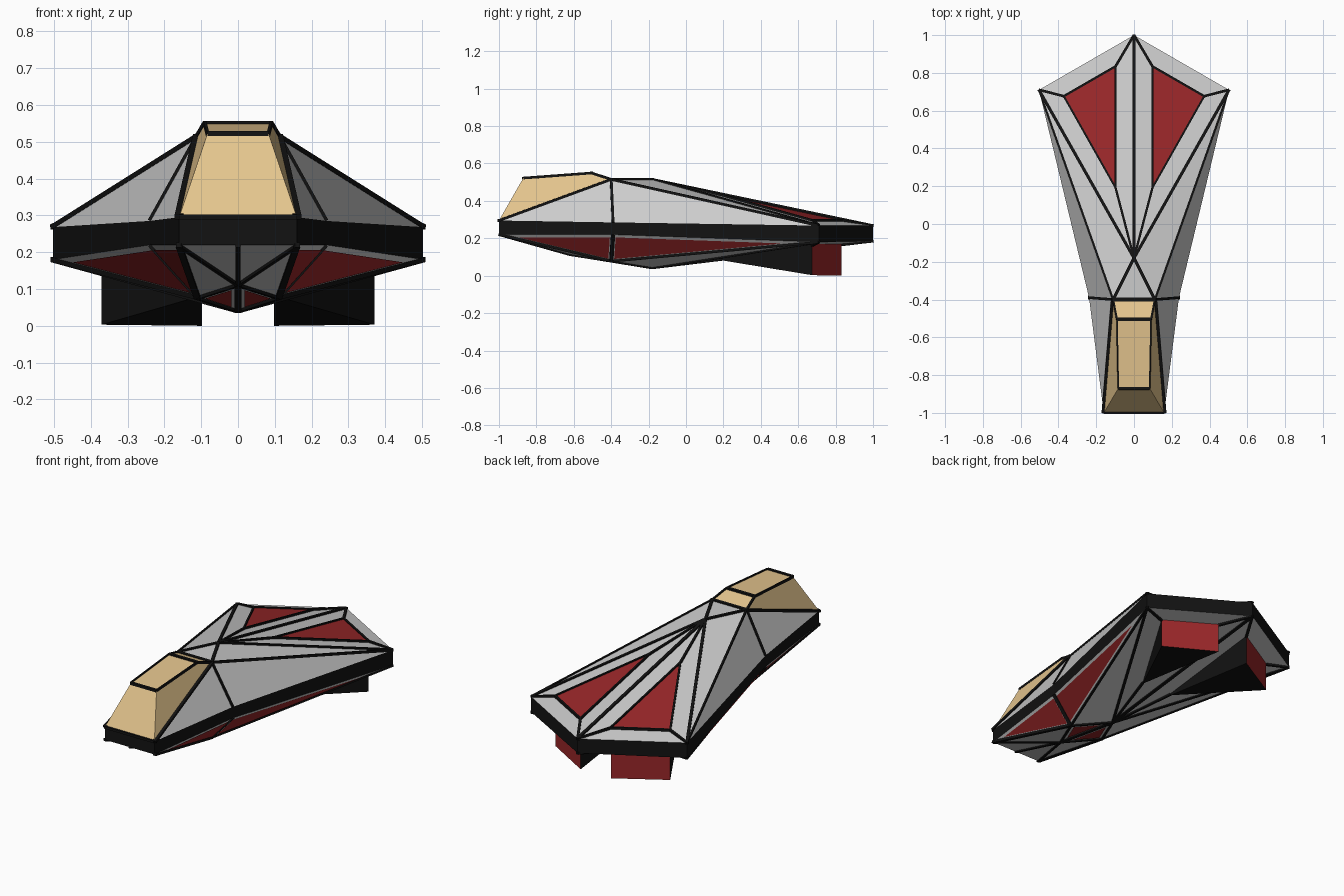
import bpy, bmesh
from mathutils import Vector as V

if "Cube" in bpy.data.objects:
    bpy.data.objects.remove(bpy.data.objects["Cube"])

def material(name, rgb):
    m = bpy.data.materials.new(name)
    m.diffuse_color = (*rgb, 1)
    m.use_nodes = True
    m.node_tree.nodes["Principled BSDF"].inputs["Base Color"].default_value = m.diffuse_color
    return m

BLACK = material("black_trim", (0.006, 0.006, 0.006))
RED = material("red_panel", (0.32, 0.02, 0.022))
TAN = material("tan_canopy", (0.78, 0.56, 0.27))

def finish(bm, name, mat, mirror):
    me = bpy.data.meshes.new(name)
    bm.to_mesh(me)
    bm.free()
    ob = bpy.data.objects.new(name, me)
    bpy.context.collection.objects.link(ob)
    if mat:
        me.materials.append(mat)
    if mirror:
        mod = ob.modifiers.new("mirror", 'MIRROR')
        mod.use_axis[0] = True
        mod.merge_threshold = 0.0005
    return ob

def panels(name, faces, mat=None, centre=(0, -0.2, 0.24)):
    """Faces given as lists of points, turned outward and mirrored in x."""
    bm = bmesh.new()
    for f in faces:
        face = bm.faces.new([bm.verts.new(p) for p in f])
        face.normal_update()
        if face.normal.dot(face.calc_center_median() - V(centre)) < 0:
            face.normal_flip()
    bmesh.ops.remove_doubles(bm, verts=bm.verts, dist=0.0002)
    return finish(bm, name, mat, True)

def struts(name, bars, mirror=True):
    """Bars (start, end, width) laid along panel edges."""
    bm = bmesh.new()
    for a, b, w in bars:
        d = b - a
        m = d.to_track_quat('Y', 'Z').to_matrix().to_4x4()
        m.translation = (a + b) / 2
        vs = bmesh.ops.create_cube(bm, size=1)["verts"]
        for v in vs:
            v.co = m @ V((v.co.x * w, v.co.y * d.length, v.co.z * 0.014))
    return finish(bm, name, BLACK, mirror)

def inset(tri, dist, lift=0.004):
    """Triangle shrunk by an even margin and lifted outward."""
    a, b, c = tri
    la, lb, lc = (b - c).length, (c - a).length, (a - b).length
    mid = (a * la + b * lb + c * lc) / (la + lb + lc)
    n = (b - a).cross(c - a)
    k = 1 - dist / (n.length / (la + lb + lc))
    n.normalize()
    if n.z * (mid.z - 0.22) < 0:
        n = -n
    return [mid + (p - mid) * k + n * lift for p in tri]

# Key points of the right half: rim top, rim bottom, roof and keel
N0, N, M, W, T = [V(p) for p in ((0, -1, .295), (.16, -1, .295), (.238, -.39, .285),
                                 (.503, .71, .268), (0, 1, .268))]
n0, n, m, w, t = [V(p) for p in ((0, -1, .22), (.16, -1, .22), (.238, -.39, .22),
                                 (.503, .71, .18), (0, 1, .185))]
A, A0, R = V((.11, -.4, .515)), V((0, -.4, .515)), V((0, -.18, .515))
B, C, K = V((.11, -.4, .078)), V((0, -.62, .113)), V((0, -.18, .042))

# Hull shells and black rim
panels("upper_hull", [(N, A, M), (M, A, W), (A, R, W), (R, W, T), (A0, A, R)])
panels("lower_hull", [(n0, n, C), (n, B, C), (C, B, K), (n, m, B), (m, w, B),
                      (B, w, K), (K, w, t)])
panels("rim_band", [(N0, N, n, n0), (N, M, m, n), (M, W, w, m), (W, T, t, w)], BLACK)

# Red inset panels
top_red = inset((R, W, T), 0.098)
panels("upper_red_panel", [top_red], RED)
panels("lower_red_panels", [inset((n, B, m), .016), inset((m, B, w), .016),
                            inset((C, B, K), .018)], RED)

# Canopy
F, G = V((.083, -.87, .522)), V((.09, -.505, .549))
F0, G0 = V((0, F.y, F.z)), V((0, G.y, G.z))
panels("cockpit_canopy", [(N0, N, F, F0), (N, A, G, F), (F0, F, G, G0), (G0, G, A, A0)], TAN)

# Trim along the upper edges
r0, r1, r2 = top_red
struts("upper_struts", [(N, A, .024), (A, M, .014), (A, R, .016), (A, W, .010), (R, W, .016),
                        (R, r0, .012), (W, r1, .014), (T, r2, .014),
                        (r0, r1, .010), (r1, r2, .012), (r2, r0, .010)])
struts("canopy_struts", [(F, G, .008), (G, A, .010)])
flip = lambda p: V((-p.x, p.y, p.z))
struts("centre_struts", [(R, T, .018), (A, flip(A), .020), (F, flip(F), .016), (G, flip(G), .018),
                         (N, flip(N), .014), (n0, C, .014), (C, K, .018), (K, t, .018)], False)

# Trim along the lower edges
low = inset((K, w, t), 0.098)
struts("lower_struts", [(n, B, .018), (B, m, .022), (n, C, .012), (C, B, .012), (B, K, .012),
                        (B, w, .010), (K, w, .014), (K, low[0], .012), (w, low[1], .014),
                        (t, low[2], .014)])

# Engine wedges below the tail, with red exhaust faces
top = [V((p.x, p.y, z)) for p, z in zip(low, (.10, .168, .175))]
bot = [V((p.x, p.y, z)) for p, z in zip(low, (.082, .003, 0))]
eng_mid = sum(top + bot, V()) / 6
panels("engine_wedge", [bot, top, (top[0], top[1], bot[1], bot[0]),
                        (top[0], top[2], bot[2], bot[0])], BLACK, eng_mid)
panels("engine_exhaust", [(top[1], top[2], bot[2], bot[1])], RED, eng_mid)
